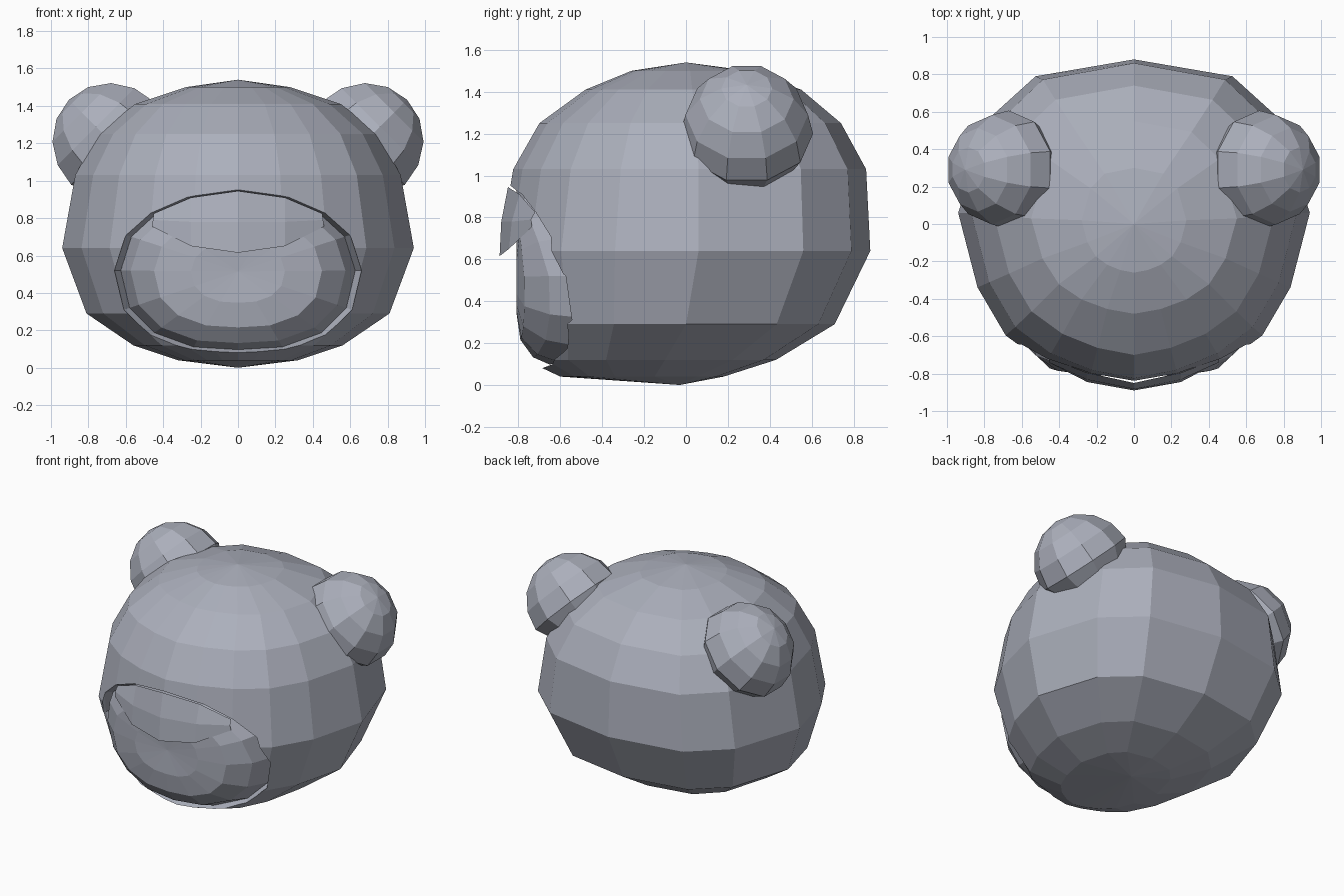
import bpy, bmesh
from math import radians
from mathutils import Matrix, Vector

default = bpy.data.objects.get("Cube")
if default:
    bpy.data.objects.remove(default)

grey = bpy.data.materials.new("blue_grey")
grey.use_nodes = True
COLOR = (0.41, 0.43, 0.50, 1)
grey.diffuse_color = COLOR
grey.node_tree.nodes["Principled BSDF"].inputs["Base Color"].default_value = COLOR


def finish(name, bm):
    mesh = bpy.data.meshes.new(name)
    bm.to_mesh(mesh)
    bm.free()
    mesh.materials.append(grey)
    obj = bpy.data.objects.new(name, mesh)
    bpy.context.collection.objects.link(obj)
    return obj


def loft(name, loops, start=None, end=None):
    """Skin closed loops of points, with optional end points."""
    bm = bmesh.new()
    rows = [[bm.verts.new(p) for p in loop] for loop in loops]
    n = len(rows[0])
    for a, b in zip(rows, rows[1:]):
        for i in range(n):
            j = (i + 1) % n
            bm.faces.new((a[i], a[j], b[j], b[i]))
    for tip, row in ((start, rows[0]), (end, rows[-1])):
        if tip:
            v = bm.verts.new(tip)
            for i in range(n):
                bm.faces.new((v, row[i], row[(i + 1) % n]))
    bmesh.ops.recalc_face_normals(bm, faces=bm.faces)
    return finish(name, bm)


# Head outline from above: right half from back to front, broad at the back
OUTLINE = [(0, 1), (.56, .89), (.83, .61), (1, 0), (.89, -.42), (.73, -.69),
           (.51, -.85), (.26, -.95), (0, -1)]
OUTLINE += [(-u, v) for u, v in OUTLINE[-2:0:-1]]

# Head: level rings of (height, half width, front, back, middle)
RINGS = [(.04, .32, -.60, .18, -.15), (.12, .56, -.77, .43, -.1),
         (.29, .81, -.82, .71, 0), (.64, .94, -.89, .88, .06),
         (1.03, .87, -.825, .86, .06), (1.25, .75, -.70, .74, .05),
         (1.41, .55, -.48, .55, .03), (1.50, .28, -.26, .3, .02)]


def head_ring(z, w, front, back, mid):
    return [(w * u, mid + v * ((back - mid) if v > 0 else (mid - front)), z)
            for u, v in OUTLINE]


head = loft("head", [head_ring(*r) for r in RINGS], (0, -.03, 0), (0, 0, 1.54))

# Face opening: left half of the rim, then mirrored
HALF = [(0, -.85, .96), (.28, -.80, .92), (.47, -.72, .83), (.60, -.64, .71),
        (.66, -.54, .52), (.61, -.53, .31), (.47, -.57, .17), (.25, -.65, .09),
        (0, -.69, .075)]
RIM = HALF + [(-x, y, z) for x, y, z in HALF[-2:0:-1]]
MID_Z = .515


def rim_loop(scale, depth):
    return [(x * scale, depth(y), MID_Z + (z - MID_Z) * scale) for x, y, z in RIM]


cutter = loft("opening_cutter",
              [rim_loop(1, lambda y: -1.2), rim_loop(1, lambda y: y - .01),
               rim_loop(.94, lambda y: y + .06), rim_loop(.9, lambda y: y + .12)],
              (0, -1.2, MID_Z), (0, -.5, MID_Z))
cutter.hide_render = True
cutter.hide_viewport = True
cut = head.modifiers.new("opening", "BOOLEAN")
cut.operation = "DIFFERENCE"
cut.solver = "EXACT"
cut.object = cutter

# Face: shallow bulge set inside the rim
FRONT_Y = -.81
loft("face",
     [rim_loop(s, lambda y, f=f: FRONT_Y + (y + .04 - FRONT_Y) * f)
      for s, f in ((.95, 1), (.87, .5), (.68, .12), (.38, 0))],
     None, (0, -.80, MID_Z))

# Fringe: thin curved flap hanging from the top of the rim
TOP = [(0, -.85, .945), (.25, -.795, .91), (.45, -.72, .825)]
LOW = [(0, -.89, .615), (.25, -.845, .65), (.46, -.735, .755)]
bm = bmesh.new()
rows = []
for t, bulge in ((0, 0), (.5, -.012), (1, 0)):
    half = [Vector(a).lerp(Vector(b), t) + Vector((0, bulge, 0)) for a, b in zip(TOP, LOW)]
    points = [Vector((-p.x, p.y, p.z)) for p in half[:0:-1]] + half
    rows.append([bm.verts.new(p) for p in points])
for a, b in zip(rows, rows[1:]):
    for i in range(len(a) - 1):
        bm.faces.new((a[i], b[i], b[i + 1], a[i + 1]))
finish("fringe", bm)

# Ears: domes tilted outward, narrowing where they sink into the head
for side, name in ((1, "left_ear"), (-1, "right_ear")):
    bm = bmesh.new()
    bmesh.ops.create_uvsphere(bm, u_segments=10, v_segments=8, radius=.33)
    inner = [v for v in bm.verts if v.co.z < -.25]
    bmesh.ops.delete(bm, geom=inner, context="VERTS")
    for v in bm.verts:
        if v.co.z < -.01:
            v.co.x *= .85
            v.co.y *= .85
        v.co.y *= .96
    place = Matrix.Translation((side * .67, .29, 1.2)) @ Matrix.Rotation(side * radians(45), 4, "Y")
    bm.transform(place)
    finish(name, bm)
